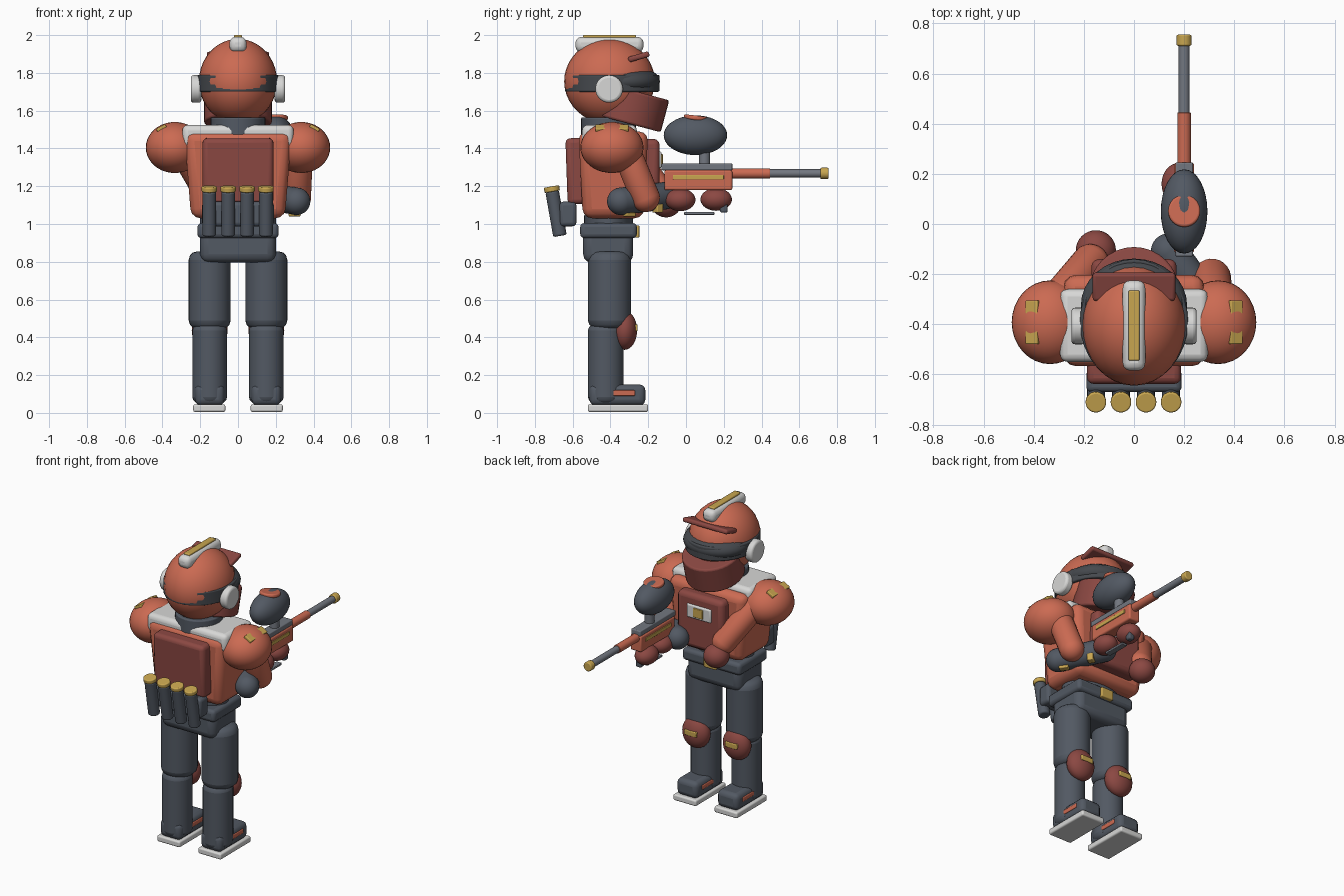
import bpy
import bmesh
from math import radians
from mathutils import Vector, Matrix

cube = bpy.data.objects.get("Cube")
if cube:
    bpy.data.objects.remove(cube, do_unlink=True)


def material(name, r, g, b):
    m = bpy.data.materials.new(name)
    m.use_nodes = True
    m.diffuse_color = (r, g, b, 1)
    m.node_tree.nodes["Principled BSDF"].inputs["Base Color"].default_value = (r, g, b, 1)
    return m


RED = material("coral red", .60, .145, .085)
MAROON = material("dark red", .26, .065, .055)
SLATE = material("slate grey", .085, .10, .125)
STEEL = material("steel grey", .17, .185, .215)
VISOR = material("visor grey", .06, .066, .075)
WHITE = material("off white", .68, .68, .67)
GOLD = material("gold", .58, .38, .08)


def finish(name, bm, mat, loc, rot=None, bevel=0, segments=3):
    """Turn a bmesh into a placed, bevelled, smooth-shaded object."""
    mesh = bpy.data.meshes.new(name)
    bm.to_mesh(mesh)
    bm.free()
    mesh.materials.append(mat)
    ob = bpy.data.objects.new(name, mesh)
    bpy.context.collection.objects.link(ob)
    ob.location = loc
    if rot:
        ob.rotation_euler = [radians(a) for a in rot]
    if bevel:
        mod = ob.modifiers.new("rounded edges", "BEVEL")
        mod.width, mod.segments, mod.limit_method = bevel, segments, "ANGLE"
    bpy.ops.object.select_all(action="DESELECT")
    ob.select_set(True)
    bpy.context.view_layer.objects.active = ob
    bpy.ops.object.shade_smooth_by_angle(angle=radians(40))
    return ob


def box(name, mat, loc, size, bevel=.01, rot=None, taper=1):
    """Box; taper scales the bottom face in x and y."""
    bm = bmesh.new()
    bmesh.ops.create_cube(bm, size=1)
    for v in bm.verts:
        k = taper if v.co.z < 0 else 1
        v.co = Vector((v.co.x * size[0] * k, v.co.y * size[1] * k, v.co.z * size[2]))
    return finish(name, bm, mat, loc, rot, bevel)


def ball(name, mat, loc, radii, rot=None):
    bm = bmesh.new()
    bmesh.ops.create_uvsphere(bm, u_segments=32, v_segments=20, radius=1)
    bmesh.ops.scale(bm, vec=radii, verts=bm.verts)
    return finish(name, bm, mat, loc, rot)


def drum(name, mat, loc, rx, ry, height, rot=None, bevel=.008):
    """Elliptical cylinder along its local z."""
    bm = bmesh.new()
    bmesh.ops.create_cone(bm, cap_ends=True, segments=32, radius1=1, radius2=1, depth=height)
    bmesh.ops.scale(bm, vec=(rx, ry, 1), verts=bm.verts)
    return finish(name, bm, mat, loc, rot, bevel)


def limb(name, mat, a, b, radius):
    """Capsule between two points."""
    a, b = Vector(a), Vector(b)
    bm = bmesh.new()
    bmesh.ops.create_uvsphere(bm, u_segments=24, v_segments=17, radius=radius)
    half = (b - a).length / 2
    for v in bm.verts:
        v.co.z += half if v.co.z > 0 else -half
    turn = (b - a).to_track_quat("Z", "Y").to_matrix().to_4x4()
    bmesh.ops.transform(bm, matrix=turn, verts=bm.verts)
    return finish(name, bm, mat, (a + b) / 2)


# Head and helmet
ball("helmet", RED, (0, -.405, 1.755), (.207, .24, .225))
drum("visor_strap", VISOR, (0, -.39, 1.745), .216, .25, .09)
ball("visor", VISOR, (0, -.325, 1.755), (.212, .187, .088))
drum("jaw_guard", MAROON, (0, -.29, 1.618), .18, .185, .175, (-15, 0, 0), .012)
box("brow_plate", MAROON, (0, -.25, 1.885), (.33, .115, .03), .012, (16, 0, 0))
box("crest", WHITE, (0, -.405, 1.95), (.09, .36, .08), .03)
box("crest_stripe", GOLD, (0, -.405, 1.99), (.044, .28, .02), .006)
for s, side in ((1, "left"), (-1, "right")):
    drum(side + "_ear_disc", WHITE, (s * .222, -.407, 1.715), .073, .073, .056, (0, 90, 0), .015)
drum("neck", SLATE, (0, -.41, 1.5), .145, .145, .13)

# Torso
box("torso", RED, (0, -.385, 1.26), (.57, .37, .46), .05, taper=.87)
box("collar", WHITE, (0, -.405, 1.465), (.59, .29, .12), .03)
box("chest_plate", MAROON, (0, -.2, 1.27), (.34, .12, .36), .03)
box("chest_badge", WHITE, (0, -.145, 1.34), (.18, .03, .09), .01)
box("chest_badge_center", GOLD, (0, -.13, 1.34), (.07, .015, .06), .004)
box("belt", SLATE, (0, -.41, .965), (.43, .3, .08), .022)
box("buckle", GOLD, (0, -.262, .96), (.09, .03, .065), .006)
box("pelvis", SLATE, (0, -.412, .89), (.4, .265, .19), .045)
drum("waist", SLATE, (0, -.41, 1.02), .2, .13, .06)

# Backpack with four canisters
box("backpack", MAROON, (0, -.575, 1.28), (.375, .115, .35), .025, (2, 0, 0))
box("canister_rack", SLATE, (0, -.625, 1.053), (.38, .09, .13), .02)
for i in range(4):
    x = -.152 + .1 * i
    drum(f"canister_{i + 1}", SLATE, (x, -.688, 1.055), .036, .036, .24, (10, 0, 0), .01)
    drum(f"canister_cap_{i + 1}", GOLD, (x, -.71, 1.185), .041, .041, .028, (10, 0, 0), .006)

# Shoulders and legs, mirrored
for s, side in ((1, "left"), (-1, "right")):
    ball(side + "_shoulder", RED, (s * .335, -.392, 1.405), (.153, .167, .135))
    box(side + "_shoulder_stripe", GOLD, (s * .405, -.392, 1.507), (.055, .175, .022), .005, (0, s * 28, 0))
    drum(side + "_thigh", SLATE, (s * .15, -.405, .65), .111, .114, .41, bevel=.045)
    drum(side + "_shin", SLATE, (s * .15, -.425, .26), .092, .094, .42, bevel=.035)
    ball(side + "_knee_pad", MAROON, (s * .15, -.325, .437), (.095, .066, .103))
    box(side + "_knee_stripe", GOLD, (s * .15, -.268, .45), (.09, .025, .035), .005)
    box(side + "_shoe", SLATE, (s * .15, -.363, .095), (.155, .295, .11), .03)
    box(side + "_shoe_panel", RED, (s * .15, -.335, .105), (.165, .13, .03), .005)
    box(side + "_sole", WHITE, (s * .152, -.36, .025), (.17, .32, .04), .01)

# Arms and hands
limb("left_upper_arm", RED, (.32, -.31, 1.37), (.31, -.215, 1.14), .077)
limb("left_forearm", SLATE, (.31, -.345, 1.12), (.14, -.11, 1.15), .073)
box("left_wrist_band", GOLD, (.215, -.15, 1.085), (.05, .04, .05), .006, (0, 0, 35))
box("left_forearm_stripe", GOLD, (.30, -.30, 1.05), (.04, .06, .02), .005, (0, 0, 35))
limb("right_upper_arm", RED, (-.29, -.29, 1.39), (-.175, -.155, 1.19), .075)
ball("right_hand", MAROON, (-.152, -.105, 1.11), (.08, .08, .075))
ball("rear_grip_hand", MAROON, (.2, -.03, 1.128), (.07, .08, .06))
ball("front_grip_hand", MAROON, (.178, .16, 1.13), (.068, .083, .06))

# Launcher
box("launcher_body", RED, (.2, .065, 1.232), (.08, .36, .106), .01)
box("launcher_rail", STEEL, (.2, .058, 1.302), (.07, .375, .036), .006)
box("launcher_stripe", GOLD, (.2, .065, 1.248), (.09, .27, .025), .003)
box("launcher_foot", STEEL, (.2, .07, 1.056), (.04, .16, .015), .004)
box("launcher_foregrip", SLATE, (.2, .2, 1.085), (.04, .04, .05), .01)
drum("barrel_sleeve", RED, (.2, .34, 1.268), .027, .027, .21, (90, 0, 0), .003)
drum("barrel", STEEL, (.2, .575, 1.268), .022, .022, .28, (90, 0, 0), .003)
drum("muzzle", GOLD, (.2, .733, 1.268), .03, .03, .044, (90, 0, 0), .006)
drum("hopper_neck", STEEL, (.2, .098, 1.355), .03, .03, .09, bevel=.004)
ball("hopper", SLATE, (.2, .05, 1.47), (.093, .168, .105))
drum("hopper_lid", RED, (.2, .052, 1.562), .064, .064, .024, (-7, 0, 0), .008)
